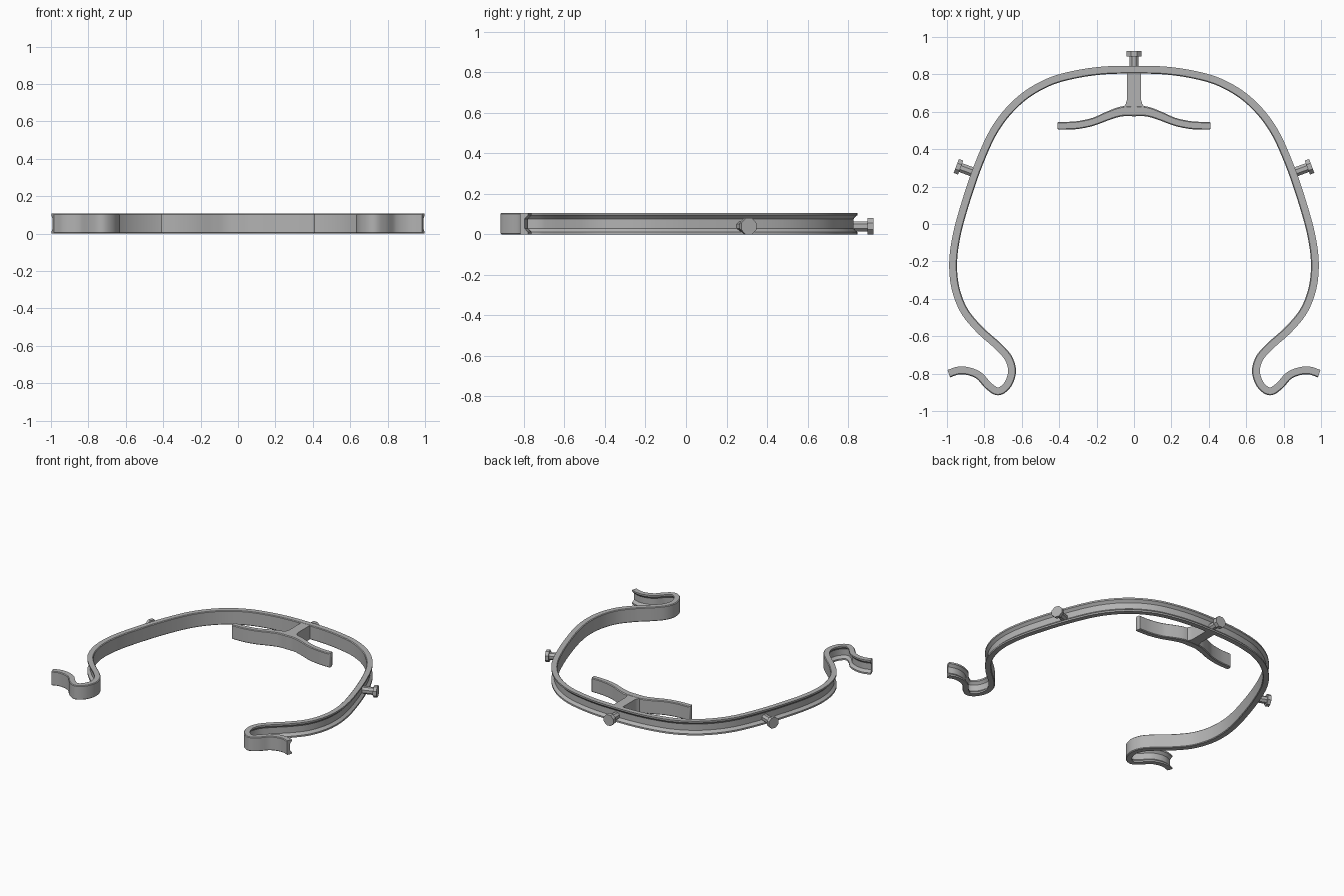
import bpy, bmesh, math
from mathutils import Vector

cube = bpy.data.objects.get("Cube")
if cube:
    bpy.data.objects.remove(cube)

H = 0.107  # height of the whole frame

grey = bpy.data.materials.new("light grey plastic")
grey.use_nodes = True
grey.diffuse_color = (0.45, 0.45, 0.45, 1)
grey.node_tree.nodes["Principled BSDF"].inputs["Base Color"].default_value = grey.diffuse_color


def finish(bm, name):
    bmesh.ops.recalc_face_normals(bm, faces=bm.faces)
    mesh = bpy.data.meshes.new(name)
    bm.to_mesh(mesh)
    bm.free()
    mesh.materials.append(grey)
    ob = bpy.data.objects.new(name, mesh)
    bpy.context.collection.objects.link(ob)
    bpy.ops.object.select_all(action='DESELECT')
    ob.select_set(True)
    bpy.context.view_layer.objects.active = ob
    bpy.ops.object.shade_smooth_by_angle(angle=math.radians(30))
    return ob


def smooth_path(half, steps=8):
    """Mirror a half path that starts at x = 0 and run a spline through it."""
    pts = [Vector((-x, y)) for x, y in half[:0:-1]] + [Vector(p) for p in half]
    ext = [2 * pts[0] - pts[1]] + pts + [2 * pts[-1] - pts[-2]]
    out = []
    for a, b, c, d in zip(ext, ext[1:], ext[2:], ext[3:]):
        # centripetal-style tangents keep uneven spacing smooth
        t1, t2, t3 = ((q - p).length ** 0.5 for p, q in ((a, b), (b, c), (c, d)))
        m1 = (b - a) / t1 - (c - a) / (t1 + t2) + (c - b) / t2
        m2 = (c - b) / t2 - (d - b) / (t2 + t3) + (d - c) / t3
        m1, m2 = m1 * t2, m2 * t2
        for i in range(steps):
            s = i / steps
            out.append((2*s**3 - 3*s**2 + 1) * b + (s**3 - 2*s**2 + s) * m1
                       + (3*s**2 - 2*s**3) * c + (s**3 - s**2) * m2)
    return out + [pts[-1]]


def sweep(name, path, profile, width=lambda t: 1):
    """Carry a (sideways, z) profile along a flat path; sideways is to its left."""
    bm = bmesh.new()
    rings = []
    last = len(path) - 1
    for i, p in enumerate(path):
        d = (path[min(i + 1, last)] - path[max(i - 1, 0)]).normalized()
        n = Vector((-d.y, d.x)) * width(i / last)
        rings.append([bm.verts.new((p.x + n.x * u, p.y + n.y * u, z)) for u, z in profile])
    k = len(profile)
    for r, s in zip(rings, rings[1:]):
        for j in range(k):
            bm.faces.new((r[j], r[(j + 1) % k], s[(j + 1) % k], s[j]))
    bm.faces.new(rings[0])
    bm.faces.new(rings[-1])
    return finish(bm, name)


# Head band: hooked ends, with a channel along the outer side
band_half = [(0, .825), (.16, .821), (.3, .802), (.44, .765), (.57, .695), (.67, .605),
             (.75, .495), (.83, .32), (.905, .10), (.95, -.07), (.967, -.21), (.955, -.34),
             (.91, -.46), (.83, -.56), (.72, -.66), (.67, -.72), (.652, -.79), (.68, -.865),
             (.727, -.895), (.775, -.868), (.83, -.81), (.89, -.786), (.94, -.784), (.99, -.80)]
w, e = .021, .005
band_profile = [(-w + e, 0), (w, 0), (w, .012), (w - .007, .018), (w - .018, .03),
                (w - .018, H - .03), (w - .007, H - .018), (w, H - .012), (w, H),
                (-w + e, H), (-w, H - e), (-w, e)]
sweep("head_band", smooth_path(band_half), band_profile)

# Forehead rest: a gently bowed bar with rounded ends, thicker in the middle
rest_half = [(0, .605), (.07, .601), (.14, .578), (.22, .546), (.31, .528), (.385, .525),
             (.403, .525), (.41, .525)]
v = .021
rest_profile = [(-v + e, 0), (v - e, 0), (v, e), (v, H - e),
                (v - e, H), (-v + e, H), (-v, H - e), (-v, e)]


def rest_width(t):
    s = abs(2 * t - 1)
    end = max(0, (s - .86) / .14)
    return (1 + .4 * max(0, 1 - 2.5 * s)) * (1 - .45 * end ** 2)


sweep("forehead_rest", smooth_path(rest_half), rest_profile, rest_width)

# Stem joining the rest to the band, with flared foot
bm = bmesh.new()
side = [(.07, .61), (.045, .64), (.037, .665), (.037, .815)]
outline = side + [(-x, y) for x, y in reversed(side)]
base = bm.faces.new([bm.verts.new((x, y, .001)) for x, y in outline])
top = bmesh.ops.extrude_face_region(bm, geom=[base])["geom"]
bmesh.ops.translate(bm, vec=(0, 0, H - .002),
                    verts=[g for g in top if isinstance(g, bmesh.types.BMVert)])
finish(bm, "rest_stem")


# Pegs on the outside of the band: eight-sided shank and wider head
def peg(name, foot, direction, length, head):
    bm = bmesh.new()
    d = Vector((*direction, 0)).normalized()
    across = Vector((-d.y, d.x, 0))
    centre = Vector((*foot, .04))
    rings = []
    for dist, r in ((0, .025), (length - head, .025), (length - head, .04), (length, .04)):
        r /= math.cos(math.pi / 8)
        angles = [math.pi / 8 + i * math.pi / 4 for i in range(8)]
        rings.append([bm.verts.new(centre + d * dist + across * r * math.cos(a)
                                   + Vector((0, 0, r * math.sin(a)))) for a in angles])
    for r, s in zip(rings, rings[1:]):
        for j in range(8):
            bm.faces.new((r[j], r[(j + 1) % 8], s[(j + 1) % 8], s[j]))
    bm.faces.new(rings[0])
    bm.faces.new(rings[-1])
    finish(bm, name)


peg("back_peg", (0, .825), (0, 1), .1, .03)
for label, sx in (("left", 1), ("right", -1)):
    peg(label + "_peg", (sx * .85, .273), (sx * .94, .35), .107, .025)
